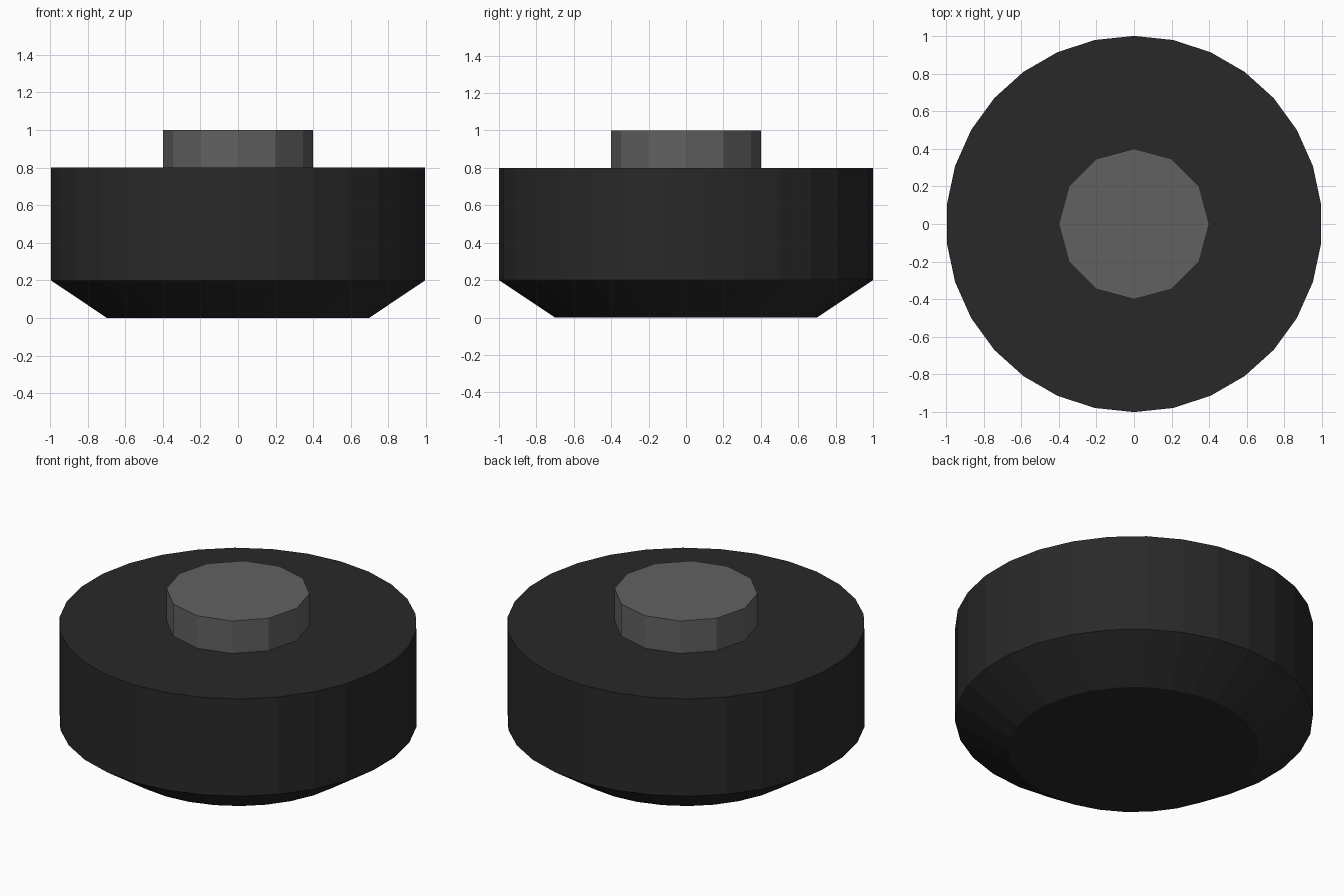
import bpy, bmesh, math

if "Cube" in bpy.data.objects:
    bpy.data.objects.remove(bpy.data.objects["Cube"])


def material(name, grey):
    mat = bpy.data.materials.new(name)
    mat.diffuse_color = (grey, grey, grey, 1)
    mat.use_nodes = True
    mat.node_tree.nodes["Principled BSDF"].inputs["Base Color"].default_value = mat.diffuse_color
    return mat


def lathe(name, profile, sides, mat):
    """Closed flat-faced solid from (radius, z) rings, first corner on +y."""
    bm = bmesh.new()
    rings = []
    for r, z in profile:
        angles = [2 * math.pi * i / sides for i in range(sides)]
        rings.append([bm.verts.new((-r * math.sin(a), r * math.cos(a), z)) for a in angles])
    for low, high in zip(rings, rings[1:]):
        for i in range(sides):
            j = (i + 1) % sides
            bm.faces.new((low[i], low[j], high[j], high[i]))
    bm.faces.new(rings[0][::-1])
    bm.faces.new(rings[-1])
    bmesh.ops.recalc_face_normals(bm, faces=bm.faces)
    mesh = bpy.data.meshes.new(name)
    bm.to_mesh(mesh)
    bm.free()
    mesh.materials.append(mat)
    obj = bpy.data.objects.new(name, mesh)
    bpy.context.collection.objects.link(obj)
    return obj


# Dark drum with a chamfered underside
lathe("body", [(0.7, 0), (1, 0.2), (1, 0.8)], 30, material("dark_rubber", 0.022))

# Lighter twelve-sided knob on top
lathe("knob", [(0.4, 0.8), (0.4, 1)], 12, material("grey_metal", 0.12))
